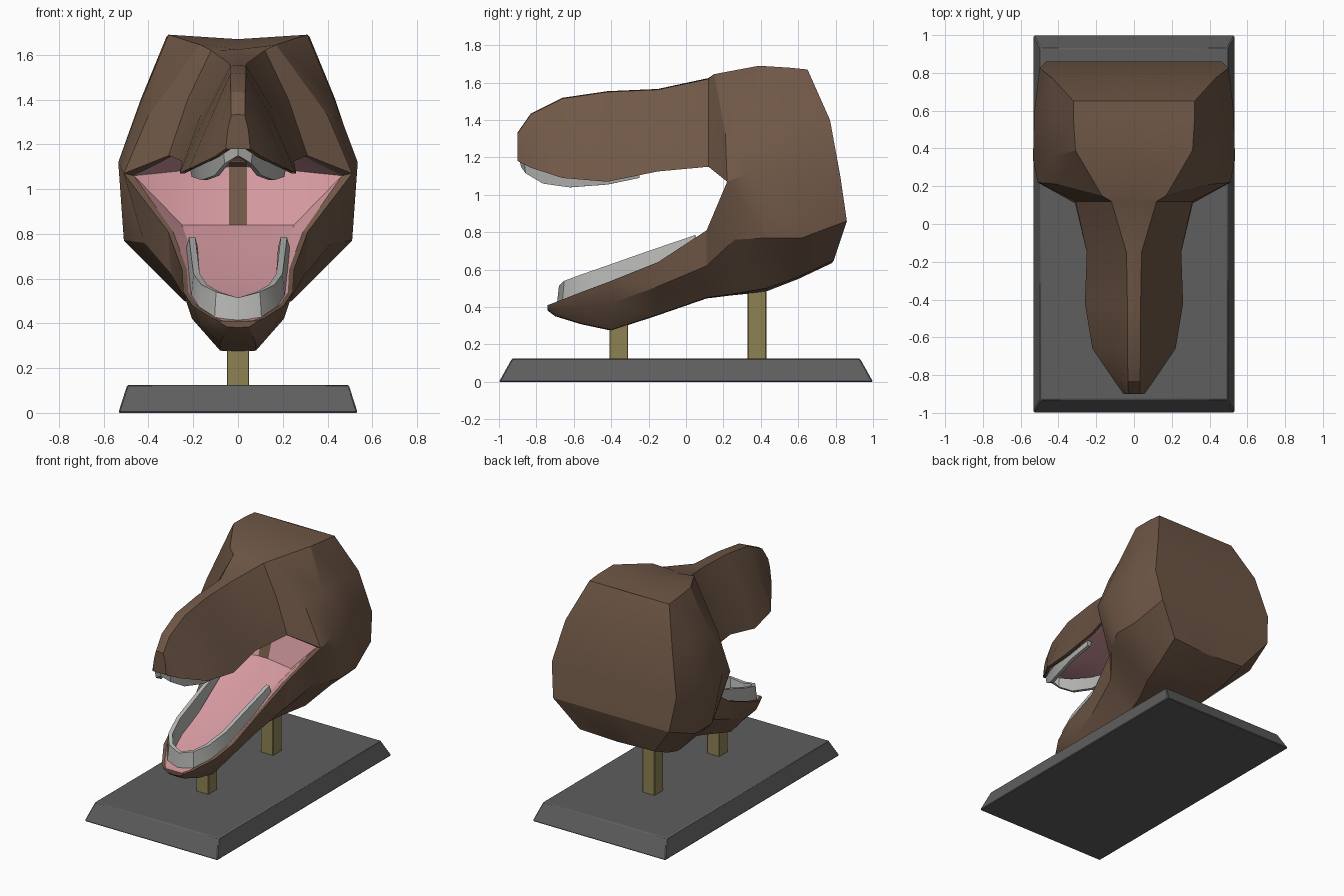
import bpy, bmesh, math
from mathutils import Vector

if "Cube" in bpy.data.objects:
    bpy.data.objects.remove(bpy.data.objects["Cube"])


def material(name, rgb):
    m = bpy.data.materials.new(name)
    m.diffuse_color = (*rgb, 1)
    m.use_nodes = True
    m.node_tree.nodes["Principled BSDF"].inputs["Base Color"].default_value = m.diffuse_color
    return m


SKIN = material("brown_skin", (0.160, 0.096, 0.062))
PINK = material("pink_mouth", (0.66, 0.32, 0.35))
TOOTH = material("grey_teeth", (0.47, 0.47, 0.46))
STONE = material("dark_grey_base", (0.112, 0.112, 0.112))
BRASS = material("olive_post", (0.27, 0.225, 0.088))


def finish(bm, name, mats, angle=30):
    bmesh.ops.remove_doubles(bm, verts=bm.verts, dist=0.0005)
    bmesh.ops.dissolve_degenerate(bm, edges=bm.edges, dist=0.0005)
    bmesh.ops.recalc_face_normals(bm, faces=bm.faces)
    me = bpy.data.meshes.new(name)
    bm.to_mesh(me)
    bm.free()
    for m in mats:
        me.materials.append(m)
    me.shade_smooth()
    me.set_sharp_from_angle(angle=math.radians(angle))
    ob = bpy.data.objects.new(name, me)
    bpy.context.collection.objects.link(ob)
    return ob


def face_pair(bm, pts, mat=0):
    """Add a face and its mirror image across x = 0."""
    clean = []
    for p in pts:
        p = Vector(p)
        if all((p - q).length > 0.0005 for q in clean):
            clean.append(p)
    if len(clean) < 3:
        return
    for s in (1, -1):
        ring = clean if s == 1 else clean[::-1]
        f = bm.faces.new([bm.verts.new((p.x * s, p.y, p.z)) for p in ring])
        f.material_index = mat


def grid(bm, rows, rule=lambda r, c: 0):
    for r in range(len(rows) - 1):
        a, b = rows[r], rows[r + 1]
        for c in range(len(a) - 1):
            face_pair(bm, (a[c], a[c + 1], b[c + 1], b[c]), rule(r, c))


def block(name, cx, cy, z0, z1, half0, half1, mat, bevel):
    """Tapered box, half0 at the bottom and half1 at the top."""
    bm = bmesh.new()
    bmesh.ops.create_cube(bm, size=2)
    for v in bm.verts:
        hx, hy = half1 if v.co.z > 0 else half0
        v.co = (cx + v.co.x * hx, cy + v.co.y * hy, z1 if v.co.z > 0 else z0)
    bmesh.ops.bevel(bm, geom=bm.edges[:], offset=bevel, segments=1, affect='EDGES')
    return finish(bm, name, [mat])


# display base and two posts
block("base", 0, 0, 0, 0.125, (0.535, 1.0), (0.495, 0.93), STONE, 0.006)
block("front_post", 0, -0.36, 0.12, 0.34, (0.05, 0.05), (0.05, 0.05), BRASS, 0.004)
block("rear_post", 0, 0.38, 0.12, 0.56, (0.05, 0.05), (0.05, 0.05), BRASS, 0.004)

# snout sections: y, ridge x, ridge z, side x, side z, lip x, lip z
SNOUT = [
    (-0.90, 0.030, 1.33, 0.045, 1.27, 0.055, 1.18),
    (-0.83, 0.032, 1.43, 0.072, 1.30, 0.105, 1.145),
    (-0.66, 0.035, 1.515, 0.125, 1.31, 0.220, 1.09),
    (-0.42, 0.035, 1.55, 0.150, 1.32, 0.260, 1.07),
    (-0.15, 0.040, 1.562, 0.160, 1.35, 0.250, 1.125),
    (0.12, 0.120, 1.62, 0.225, 1.40, 0.310, 1.15),
]
# jaw sections: y, lip x, lip z, side x, side z, keel x, keel z
JAW = [
    (-0.74, 0.085, 0.41, 0.075, 0.40, 0.050, 0.385),
    (-0.70, 0.120, 0.425, 0.105, 0.39, 0.060, 0.355),
    (-0.56, 0.205, 0.48, 0.170, 0.40, 0.080, 0.312),
    (-0.40, 0.245, 0.54, 0.205, 0.42, 0.080, 0.278),
    (-0.15, 0.250, 0.64, 0.235, 0.51, 0.090, 0.360),
    (0.11, 0.312, 0.81, 0.300, 0.62, 0.120, 0.450),
]
# skull sections from mouth corner to back: crown, brow, temple, cheek, jowl, keel, bottom
SKULL = [
    [(0, .15, 1.625), (.17, .15, 1.645), (.40, .21, 1.33), (.51, .22, 1.07),
     (.42, .26, .76), (.16, .25, .47), (0, .25, .463)],
    [(0, .39, 1.67), (.31, .39, 1.69), (.43, .36, 1.40), (.535, .34, 1.12),
     (.51, .43, .77), (.24, .43, .50), (0, .42, .48)],
    [(0, .58, 1.667), (.32, .55, 1.68), (.435, .58, 1.40), (.528, .60, 1.12),
     (.51, .62, .77), (.27, .60, .56), (0, .60, .55)],
    [(0, .65, 1.665), (.32, .65, 1.67), (.43, .77, 1.40), (.50, .825, 1.10),
     (.465, .86, .86), (.30, .79, .65), (0, .78, .635)],
]

bm = bmesh.new()
# outer skin: upper half, lower half
upper = [[(0, y, rz + .004), (rx, y, rz), (sx, y, sz), (lx, y, lz)]
         for y, rx, rz, sx, sz, lx, lz in SNOUT] + [s[:4] for s in SKULL]
lower = [[(lx, y, lz), (sx, y, sz), (kx, y, kz), (0, y, kz - .004)]
         for y, lx, lz, sx, sz, kx, kz in JAW] + [s[3:] for s in SKULL]
grid(bm, upper)
grid(bm, lower)
# flat back of the skull
grid(bm, [[p, (0, p[1], p[2])] for p in SKULL[-1]])


# mouth lining: lip, rim, wall, strip edge, centre
def lining_row(y, x, z, depth):
    return [(x, y, z), (x - .022, y, z), (x * .72, y, z + depth * .7),
            (min(.04, x * .4), y, z + depth), (0, y, z + depth)]


corner, rim = SKULL[0][3], (.465, .235, 1.06)
palate = [lining_row(s[0], s[5], s[6], 0.05 if i else 0) for i, s in enumerate(SNOUT)]
floor = [lining_row(s[0], s[1], s[2], (0, -.012, -.035, -.04, -.05, -.06)[i])
         for i, s in enumerate(JAW)]
throat = [[corner, rim, (.27, .34, 1.08), (.04, .38, 1.10), (0, .38, 1.10)],
          [corner, rim, (.25, .25, .84), (.04, .29, .84), (0, .29, .84)]]
n = len(palate)
grid(bm, palate + throat + floor[::-1],
     lambda r, c: 0 if c == 0 or (c == 3 and r in (n - 1, n)) else 1)
# nose tip and chin tip
face_pair(bm, upper[0] + palate[0][1:])
face_pair(bm, lower[0] + floor[0][:0:-1])
finish(bm, "head", [SKIN, PINK], 24)


# tooth bands: half path from back to front centre, x, y, root z, tip z
def tooth_band(name, path, root_w, tip_w):
    bm = bmesh.new()
    rows = []
    for i, (x, y, z0, z1) in enumerate(path):
        a, b = path[max(i - 1, 0)], path[min(i + 1, len(path) - 1)]
        t = Vector((b[0] - a[0], b[1] - a[1], 0)).normalized()
        if x == 0:
            t = Vector((-1, 0, 0))
        side = Vector((-t.y, t.x, 0))
        p = Vector((x, y, 0))
        ring = [p + side * w + Vector((0, 0, z)) for w, z in
                ((root_w, z0), (tip_w, z1), (-tip_w, z1), (-root_w, z0))]
        if x == 0:
            for q in ring:
                q.x = 0
        rows.append(ring + ring[:1])
    grid(bm, rows)
    face_pair(bm, rows[0][:4])
    finish(bm, name, [TOOTH])


tooth_band("upper_teeth", [
    (.190, -.25, 1.13, 1.09), (.195, -.42, 1.10, 1.055), (.150, -.62, 1.12, 1.04),
    (.095, -.76, 1.15, 1.06), (.050, -.85, 1.18, 1.115), (0, -.87, 1.19, 1.15)], .022, .012)
tooth_band("lower_teeth", [
    (.205, .05, .74, .785), (.195, -.20, .59, .70), (.185, -.42, .50, .622),
    (.150, -.56, .45, .572), (.090, -.64, .42, .540), (0, -.665, .41, .515)], .026, .014)
